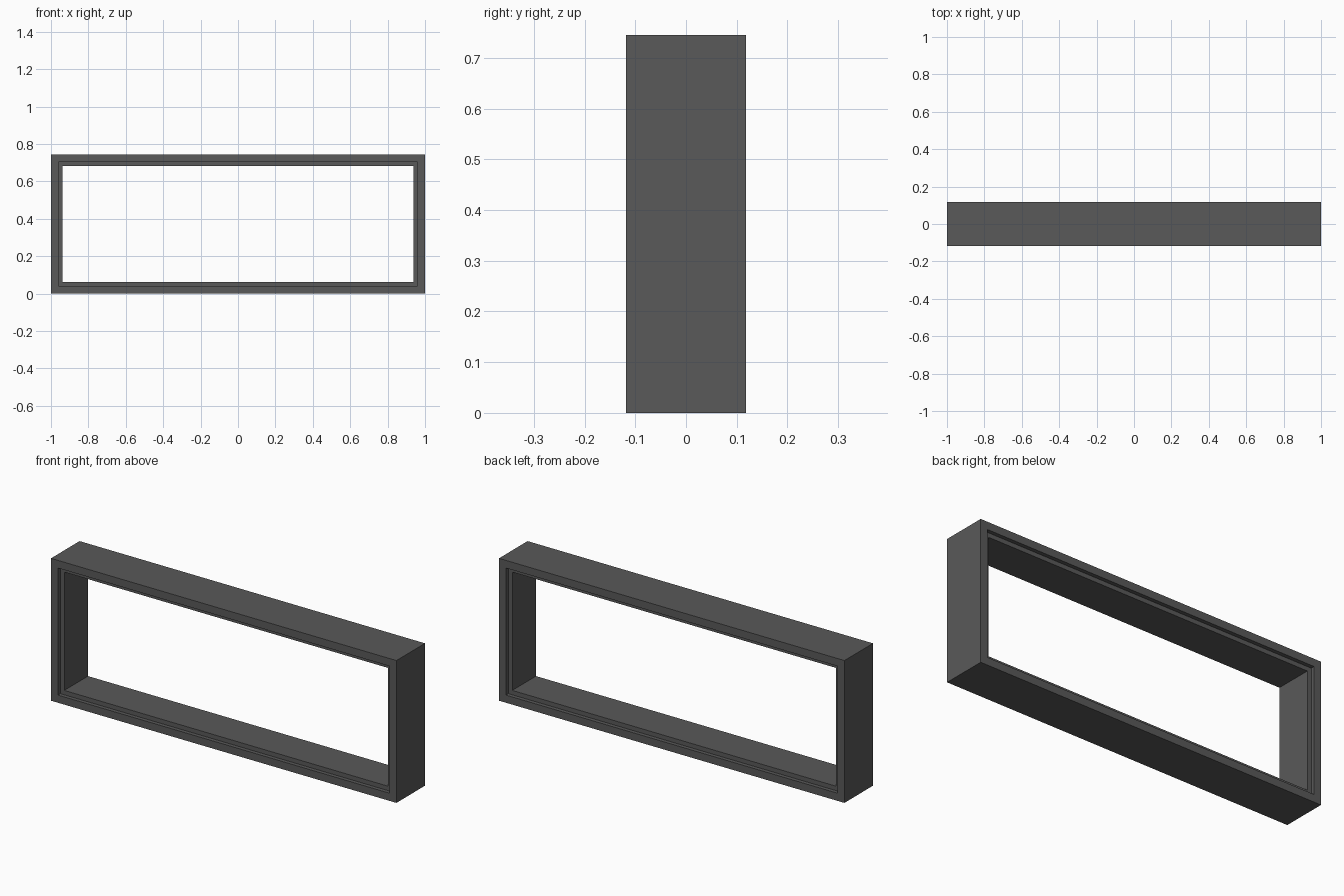
import bpy, bmesh

if "Cube" in bpy.data.objects:
    bpy.data.objects.remove(bpy.data.objects["Cube"])

HALF_X, HEIGHT, HALF_Y = 1.0, 0.745, 0.118
FACE, LIP, STEP = 0.04, 0.063, 0.02   # face width, lip inset, rebate depth

# Cross-section of the frame: (inset from outer edge, y)
profile = [(0, -HALF_Y), (FACE, -HALF_Y), (FACE, -HALF_Y + STEP), (LIP, -HALF_Y + STEP)]
profile += [(i, -y) for i, y in reversed(profile)]

# Sweep the section around the rectangle with mitred corners
bm = bmesh.new()
rings = []
for sx, top in ((-1, 0), (1, 0), (1, 1), (-1, 1)):
    rings.append([bm.verts.new((sx * (HALF_X - i), y, HEIGHT - i if top else i))
                  for i, y in profile])
n = len(profile)
for k in range(4):
    a, b = rings[k], rings[(k + 1) % 4]
    for j in range(n):
        m = (j + 1) % n
        bm.faces.new((a[j], b[j], b[m], a[m]))
bmesh.ops.recalc_face_normals(bm, faces=bm.faces)

mesh = bpy.data.meshes.new("window_frame")
bm.to_mesh(mesh)
bm.free()
frame = bpy.data.objects.new("window_frame", mesh)
bpy.context.collection.objects.link(frame)

# Dark grey finish
mat = bpy.data.materials.new("dark_grey")
mat.diffuse_color = (0.1, 0.1, 0.1, 1)
mat.use_nodes = True
mat.node_tree.nodes["Principled BSDF"].inputs["Base Color"].default_value = mat.diffuse_color
mesh.materials.append(mat)
